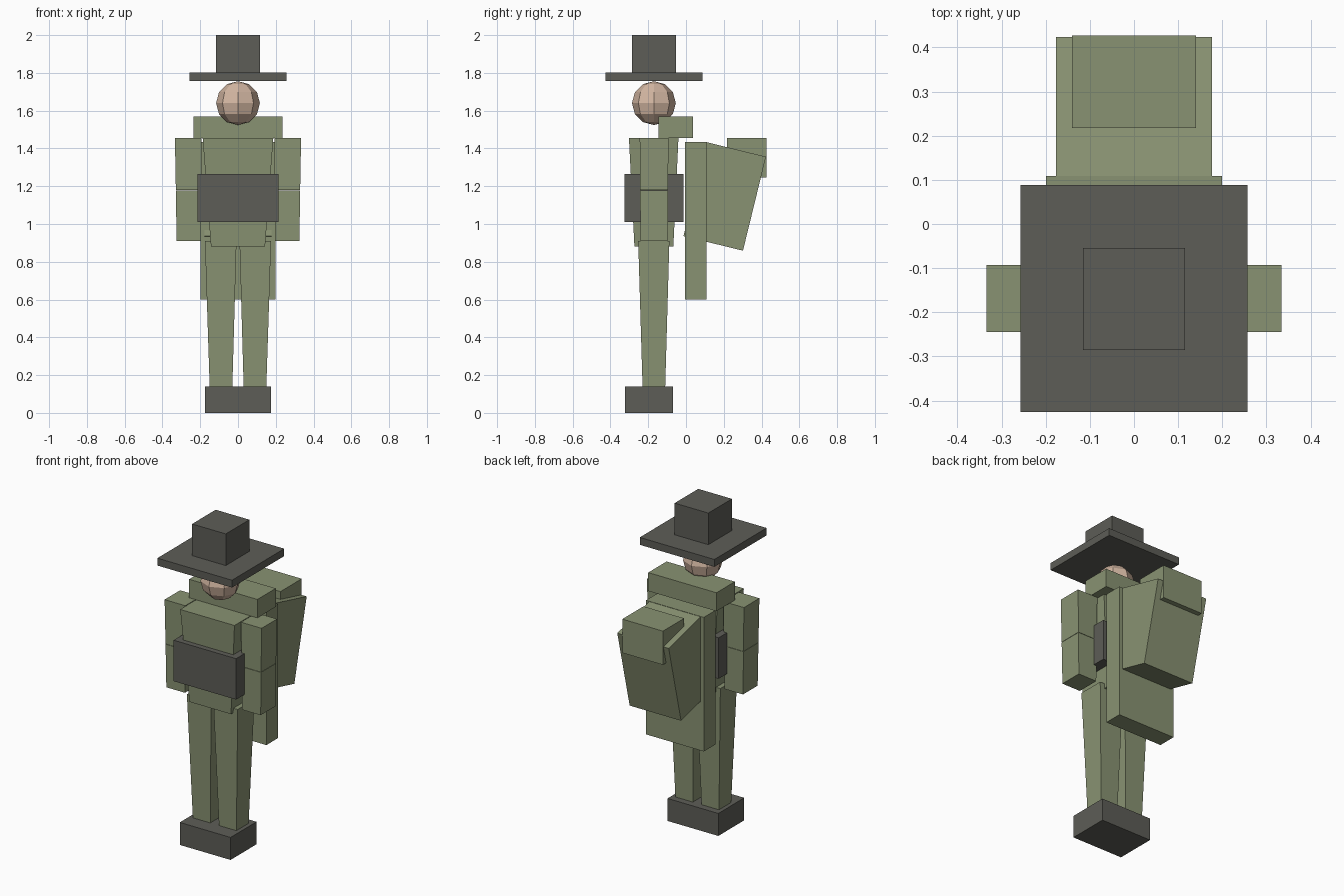
import bpy
import bmesh
from mathutils import Matrix, Vector

cube = bpy.data.objects.get("Cube")
if cube:
    bpy.data.objects.remove(cube, do_unlink=True)


def make_material(name, rgb):
    mat = bpy.data.materials.new(name)
    mat.use_nodes = True
    mat.diffuse_color = (*rgb, 1)
    mat.node_tree.nodes["Principled BSDF"].inputs["Base Color"].default_value = (*rgb, 1)
    return mat


OLIVE = make_material("olive_cloth", (0.25, 0.29, 0.17))
DARK = make_material("dark_grey", (0.11, 0.11, 0.095))
SKIN = make_material("skin", (0.65, 0.47, 0.36))


def finish(name, bm, mat):
    mesh = bpy.data.meshes.new(name)
    bm.to_mesh(mesh)
    bm.free()
    mesh.materials.append(mat)
    obj = bpy.data.objects.new(name, mesh)
    bpy.context.collection.objects.link(obj)
    return obj


def box(name, mat, x, y, z, low_x=None, low_y=None):
    """Box from ranges; low_x and low_y give different ranges at the bottom."""
    bm = bmesh.new()
    bmesh.ops.create_cube(bm, size=1)
    for v in bm.verts:
        top = v.co.z > 0
        xs = x if top or low_x is None else low_x
        ys = y if top or low_y is None else low_y
        v.co = Vector((xs[v.co.x > 0], ys[v.co.y > 0], z[top]))
    return finish(name, bm, mat)


def span(half):
    return (-half, half)


def flip(r):
    return (-r[1], -r[0])


# Boots and legs
box("boots", DARK, span(0.175), (-0.323, -0.068), (0, 0.14))
for side in ("left", "right"):
    m = (lambda r: r) if side == "left" else flip
    box(side + "_leg", OLIVE, m((0.008, 0.175)), (-0.253, -0.088), (0.14, 0.91),
        m((0.03, 0.15)), (-0.23, -0.11))
    # Arms in two sections
    box(side + "_upper_arm", OLIVE, m((0.192, 0.334)), (-0.245, -0.093), (1.18, 1.455),
        m((0.195, 0.329)), (-0.243, -0.095))
    box(side + "_forearm", OLIVE, m((0.195, 0.329)), (-0.243, -0.095), (0.91, 1.178),
        m((0.197, 0.325)), (-0.241, -0.097))

# Torso with a wide pouch around it
box("torso", OLIVE, span(0.187), (-0.302, -0.04), (0.88, 1.455),
    span(0.143), (-0.273, -0.067))
box("chest_pouch", DARK, span(0.215), (-0.326, -0.013), (1.01, 1.265))

# Collar and head
box("collar", OLIVE, span(0.235), (-0.145, 0.036), (1.455, 1.57))
bm = bmesh.new()
bmesh.ops.create_uvsphere(bm, u_segments=8, v_segments=6, radius=0.116,
                          matrix=Matrix.Translation((0, -0.17, 1.64)))
finish("head", bm, SKIN)

# Hat
box("hat_brim", DARK, span(0.257), (-0.426, 0.088), (1.757, 1.803))
box("hat_crown", DARK, span(0.116), (-0.286, -0.054), (1.803, 2.0))

# Back board, leaning pack and top pouch
box("back_board", OLIVE, span(0.199), (-0.005, 0.109), (0.6, 1.435))
pack = box("pack", OLIVE, span(0.177), span(0.162), span(0.256))
pack.location = (0, 0.205, 1.146)
pack.rotation_euler.x = -0.24
box("pack_top_pouch", OLIVE, span(0.14), (0.218, 0.427), (1.245, 1.455))
